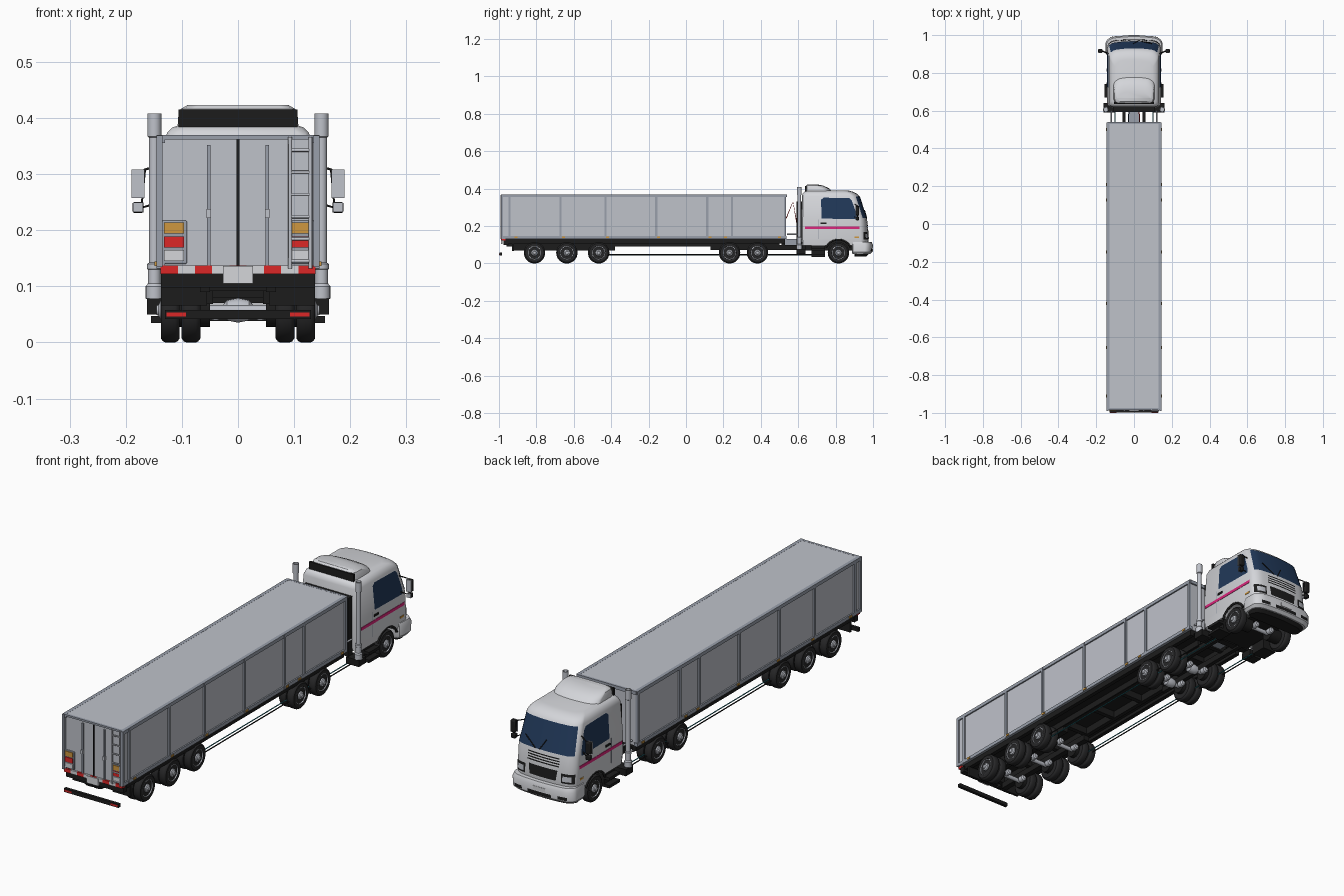
import bpy, bmesh, math
from mathutils import Vector

if "Cube" in bpy.data.objects:
    bpy.data.objects.remove(bpy.data.objects["Cube"])

COL = {"panel_grey": (0.52, 0.54, 0.59), "cab_white": (0.66, 0.67, 0.70), "trim_grey": (0.32, 0.35, 0.41),
       "black": (0.012, 0.012, 0.012), "tyre": (0.02, 0.02, 0.021), "glass_navy": (0.015, 0.04, 0.10),
       "red": (0.72, 0.02, 0.02), "orange": (0.62, 0.31, 0.05), "pink": (0.70, 0.02, 0.20), "teal": (0.02, 0.22, 0.27)}
MAT = {}
for n, c in COL.items():
    MAT[n] = bpy.data.materials.new(n)
    MAT[n].diffuse_color = (*c, 1)

def mesh(name, verts, faces, mat, fix=True):
    me = bpy.data.meshes.new(name)
    me.from_pydata([tuple(v) for v in verts], [], faces)
    if fix:
        bm = bmesh.new(); bm.from_mesh(me)
        bmesh.ops.recalc_face_normals(bm, faces=bm.faces)
        bm.to_mesh(me); bm.free()
    me.materials.append(MAT[mat])
    ob = bpy.data.objects.new(name, me)
    bpy.context.collection.objects.link(ob)
    return ob

def box(name, x, y, z, mat, bevel=0):
    v = [(a, b, c) for a in x for b in y for c in z]
    f = [(0, 1, 3, 2), (4, 6, 7, 5), (0, 4, 5, 1), (2, 3, 7, 6), (0, 2, 6, 4), (1, 5, 7, 3)]
    ob = mesh(name, v, f, mat)
    if bevel:
        m = ob.modifiers.new("bevel", "BEVEL"); m.width = bevel; m.segments = 2
    return ob

def sbox(name, s, x, y, z, mat, bevel=0):
    return box(name, sorted((s * x[0], s * x[1])), y, z, mat, bevel)

def lathe(name, prof, loc, mat, axis="x", seg=32, flip=1):
    v, f = [], []
    for r, h in prof:
        for i in range(seg):
            a = 2 * math.pi * i / seg
            c, s = r * math.cos(a), r * math.sin(a)
            p = {"x": (h * flip, c, s), "y": (c, h, s), "z": (c, s, h)}[axis]
            v.append(Vector(p) + Vector(loc))
    n = len(prof)
    for j in range(n - 1):
        for i in range(seg):
            k = (i + 1) % seg
            f.append((j * seg + i, j * seg + k, (j + 1) * seg + k, (j + 1) * seg + i))
    f += [tuple(range(seg)), tuple(range((n - 1) * seg, n * seg))]
    return mesh(name, v, f, mat)

def tube(name, pts, r, mat):
    cu = bpy.data.curves.new(name, "CURVE"); cu.dimensions = "3D"
    cu.bevel_depth = r; cu.bevel_resolution = 2; cu.use_fill_caps = True
    sp = cu.splines.new("POLY"); sp.points.add(len(pts) - 1)
    for p, q in zip(sp.points, pts):
        p.co = (*q, 1)
    cu.materials.append(MAT[mat])
    ob = bpy.data.objects.new(name, cu)
    bpy.context.collection.objects.link(ob)

# Lofted shells: each level is (z, half width, rear y, front y)
def at(levels, z):
    for a, b in zip(levels, levels[1:]):
        if z <= b[0]:
            t = (z - a[0]) / (b[0] - a[0])
            return [p + t * (q - p) for p, q in zip(a, b)]
    return levels[-1]

def front_y(lev, x, rc=0.04, ry=0.028, bow=0.014):
    z, hw, yr, yf = lev
    d = max(0, abs(x) - (hw - rc)) / rc
    return yf - bow * (x / hw) ** 2 - ry * (1 - math.sqrt(max(0, 1 - d * d)))

def loft(name, levels, mat):
    v, f = [], []
    for L in levels:
        z, hw, yr, yf = L
        ring = [(hw * math.sin(math.pi / 2 * (i / 14 - 1)), 0) for i in range(29)]
        ring = [(x, front_y(L, x)) for x, _ in ring]
        back = [(hw, yr + .02), (hw - .006, yr + .006), (hw - .02, yr)]
        ring += back + [(-x, y) for x, y in reversed(back)]
        v += [(x, y, z) for x, y in ring]
    n = len(ring)
    for j in range(len(levels) - 1):
        for i in range(n):
            k = (i + 1) % n
            f.append((j * n + i, j * n + k, (j + 1) * n + k, (j + 1) * n + i))
    f += [tuple(range(n)), tuple(range((len(levels) - 1) * n, len(levels) * n))]
    return mesh(name, v, f, mat)

def patch(name, levels, x, z, mat, off=0.002, nx=20, nz=8, taper=0):
    # thin plate that follows the front of a lofted shell
    v, f = [], []
    for j in range(nz + 1):
        zz = z[0] + (z[1] - z[0]) * j / nz
        L = at(levels, zz)
        for i in range(nx + 1):
            xx = (x[0] + (x[1] - x[0]) * i / nx) * (1 - taper * j / nz)
            v.append((xx, front_y(L, xx) + off, zz))
    w = nx + 1
    for j in range(nz):
        for i in range(nx):
            a = j * w + i
            f.append((a, a + w, a + w + 1, a + 1))
    return mesh(name, v, f, mat, fix=False)

# Cab shell with wheel arches cut out
CAB = [(.095, .138, .62, .972), (.13, .142, .618, .976), (.235, .142, .618, .968), (.36, .132, .62, .927),
       (.374, .126, .624, .912), (.383, .117, .632, .895), (.389, .10, .648, .872)]
cab = loft("cab_shell", CAB, "cab_white")
cut = lathe("arch_cutter", [(.07, -.3), (.07, .3)], (0, .815, .057), "black", seg=40)
cut.hide_render = True
m = cab.modifiers.new("arch", "BOOLEAN"); m.object = cut; m.operation = "DIFFERENCE"; m.solver = "EXACT"
bpy.context.view_layer.objects.active = cab
bpy.ops.object.modifier_apply(modifier="arch")
bpy.data.objects.remove(cut)
DEF = [(.372, .108, .64, .79), (.40, .107, .64, .768), (.416, .102, .641, .735), (.423, .09, .648, .70)]
loft("roof_deflector", DEF, "cab_white")
box("deflector_back", (-.106, .106), (.635, .645), (.384, .415), "black")
box("cab_back_panel", (-.11, .11), (.592, .622), (.08, .33), "black")

# Cab front
patch("windscreen", CAB, (-.132, .132), (.243, .357), "glass_navy", taper=.07)
for i in range(4):
    patch("grille_slot", CAB, (-.075, .075), (.190 + .011 * i, .195 + .011 * i), "black", nz=1)
patch("lower_grille", CAB, (-.062, .062), (.132, .175), "black", taper=-.1)
BUM = [(.05, .142, .89, .985), (.062, .15, .887, .997), (.10, .15, .887, .999), (.116, .145, .887, .992)]
loft("front_bumper", BUM, "cab_white")
loft("bumper_skirt", [(.038, .13, .9, .965), (.052, .138, .9, .98)], "black")
patch("bumper_intake", BUM, (-.055, .055), (.064, .078), "black", nz=1)
box("front_plate", (-.028, .028), (.995, 1.0), (.082, .098), "cab_white")
for s in (-1, 1):
    xs = (-.137, -.085) if s < 0 else (.085, .137)
    patch("headlight_surround", CAB, xs, (.128, .168), "black")
    xl = (-.128, -.092) if s < 0 else (.092, .128)
    patch("headlight_lens", CAB, xl, (.136, .158), "panel_grey", off=.004)
    xf = (-.125, -.085) if s < 0 else (.085, .125)
    patch("fog_lamp", BUM, xf, (.066, .08), "black")
    tube("wiper", [(s * .01 + .03, .967, .243), (s * .05 + .045, .955, .285)], .002, "black")

# Cab sides
WIN = [(.725, .24), (.914, .237), (.912, .262), (.887, .335), (.874, .349), (.735, .352), (.722, .34)]
for s in (-1, 1):
    v = [(s * (at(CAB, z)[1] + .002), y, z) for y, z in WIN]
    mesh("side_window", v, [tuple(range(7)) if s > 0 else tuple(reversed(range(7)))], "glass_navy", fix=False)
    sbox("side_stripe", s, (.14, .1435), (.635, .928), (.184, .197), "pink")
    sbox("door_seam", s, (.14, .1426), (.708, .711), (.13, .236), "trim_grey")
    sbox("door_handle", s, (.14, .146), (.72, .75), (.212, .22), "black")
    sbox("side_marker", s, (.14, .1435), (.90, .925), (.135, .143), "orange")
    arc = [(s * .139, .815 + .071 * math.cos(a), .057 + .071 * math.sin(a))
           for a in [math.pi * (.13 + .74 * i / 16) for i in range(17)]]
    tube("arch_trim", arc, .005, "black")
    sbox("mirror", s, (.167, .19), (.908, .926), (.257, .308), "black", .004)
    sbox("mirror_glass", s, (.167, .19), (.905, .909), (.257, .308), "panel_grey")
    sbox("small_mirror", s, (.168, .188), (.908, .924), (.231, .250), "black", .003)
    sbox("small_mirror_glass", s, (.169, .187), (.905, .909), (.232, .249), "panel_grey")
    tube("mirror_arm", [(s * .13, .9, .318), (s * .166, .917, .308), (s * .172, .917, .24), (s * .138, .9, .25)], .0025, "black")
    for z in (.035, .068):
        sbox("cab_step", s, (.10, .155), (.67, .742), (z, z + .012), "black")
    sbox("step_back", s, (.09, .13), (.67, .742), (.035, .1), "black")
    # Exhaust stack
    lathe("exhaust_stack", [(.008, .075), (.0155, .078), (.0155, .10), (.0115, .105), (.0115, .13), (.013, .131), (.013, .14),
          (.0095, .142), (.0095, .365), (.0125, .367), (.0125, .408), (.010, .408), (.010, .38)], (s * .149, .606, 0), "panel_grey", "z", 20)
    sbox("stack_mount", s, (.10, .162), (.59, .64), (.05, .078), "black")

# Wheels, axles and brakes
def tyre(s, x0, x1, y):
    w = x1 - x0
    prof = [(.034, 0), (.05, 0), (.0555, .004), (.0572, .008), (.0572, w - .008), (.0555, w - .004), (.05, w), (.036, w), (.034, w - .004)]
    lathe("tyre", prof, (s * x0, y, .0572), "tyre", flip=s)

def rim(s, x, y):
    prof = [(.036, -.02), (.036, 0), (.033, .001), (.031, -.010), (.018, -.006), (.016, .002), (.010, .005), (.008, .009)]
    lathe("wheel_rim", prof, (s * x, y, .0572), "panel_grey", flip=s)
    for i in range(8):
        a = math.pi * i / 4
        p = (s * (x - .0065), y + .0255 * math.cos(a), .0572 + .0255 * math.sin(a))
        lathe("rim_hole", [(.0042, 0), (.0042, .0015)], p, "black", seg=10, flip=s)

for y in (-.81, -.637, -.467, .233, .382, .815):
    for s in (-1, 1):
        tyre(s, .104, .1375, y)
        rim(s, .1365, y)
        if y < .8:
            tyre(s, .067, .1005, y)
        lathe("brake_drum", [(.03, .05), (.03, .115)], (0, y, .0572), "black", flip=s, seg=20)
        lathe("brake_chamber", [(.008, 0), (.013, .004), (.013, .025), (.008, .03)], (s * .04, y + .015, .052), "panel_grey", "y", 14)
    lathe("axle", [(.009, -.07), (.009, .07)], (0, y, .0572), "panel_grey", seg=16)
    if y > 0 and y < .8:
        lathe("differential", [(.006, -.03), (.018, -.02), (.022, 0), (.018, .02), (.006, .03)], (0, y, .0572), "panel_grey", seg=16)

# Frames
for s in (-1, 1):
    sbox("tractor_rail", s, (.045, .062), (.13, .96), (.072, .098), "black")
    sbox("trailer_rail", s, (.05, .068), (-.96, .50), (.09, .128), "black")
    sbox("bogie_rail", s, (.045, .07), (-.92, -.38), (.068, .095), "black")
    sbox("trailer_side_rail", s, (.115, .133), (-.96, .53), (.108, .136), "black")
    tube("side_pipe", [(s * .10, -.42, .046), (s * .10, .74, .046)], .0022, "teal")
    tube("side_pipe_outer", [(s * .118, -.42, .048), (s * .118, .74, .048)], .0025, "black")
    tube("air_line", [(s * .025, .595, .20), (s * .03, .572, .33), (s * .03, .535, .24)], .0025, "red" if s > 0 else "glass_navy")
    tube("deck_rail", [(s * .12, .54, .155), (s * .12, .60, .155)], .004, "panel_grey")
box("trailer_floor", (-.132, .132), (-.965, .53), (.122, .137), "black")
box("engine_block", (-.08, .08), (.64, .95), (.07, .13), "black")
box("fifth_wheel", (-.05, .05), (.24, .40), (.098, .122), "black")
box("deck_plate", (-.03, .03), (.53, .6), (.098, .13), "trim_grey")
for i in range(9):
    y = -.93 + .18 * i
    box("frame_cross_member", (-.062, .062), (y, y + .02), (.092, .122), "black")

# Trailer body
box("trailer_box", (-.139, .139), (-.978, .533), (.134, .366), "panel_grey")
for s in (-1, 1):
    sbox("top_rail", s, (.13, .145), (-.985, .538), (.355, .37), "trim_grey")
    sbox("bottom_rail", s, (.13, .145), (-.985, .538), (.132, .147), "trim_grey")
    for y in (-.985, -.945, -.672, -.432, -.16, .112, .245, .528):
        sbox("side_post", s, (.135, .1455), (y - .005, y + .007), (.134, .369), "trim_grey")
    for y in (-.91, -.655, -.42, -.148, .127, .21, .5):
        sbox("side_lamp", s, (.14, .1485), (y - .008, y + .008), (.136, .144), "orange")
box("roof_sheet", (-.132, .132), (-.982, .536), (.362, .3695), "panel_grey")
box("front_top_rail", (-.14, .14), (.53, .54), (.355, .37), "trim_grey")
box("rear_top_rail", (-.14, .14), (-.986, -.975), (.362, .37), "trim_grey")

# Trailer rear: doors, lamps, ladder, striped bar
box("door_gap", (-.003, .003), (-.983, -.975), (.132, .362), "black")
for s in (-1, 1):
    sbox("lock_rod", s, (.049, .055), (-.985, -.976), (.136, .352), "trim_grey")
    sbox("lock_handle", s, (.048, .056), (-.989, -.976), (.222, .238), "panel_grey")
    sbox("lamp_housing", s, (.091, .136), (-.984, -.975), (.14, .217), "trim_grey", .002)
    for z, c in ((.194, "orange"), (.169, "red"), (.145, "cab_white")):
        sbox("rear_lamp", s, (.096, .132), (-.988, -.98), (z, z + .02), c)
for x in (.093, .129):
    tube("ladder_rail", [(x, -.988, .132), (x, -.988, .366)], .0035, "panel_grey")
for i in range(6):
    z = .145 + .0395 * i
    tube("ladder_rung", [(.093, -.988, z), (.129, -.988, z)], .003, "panel_grey")
for i in range(9):
    x = -.138 + .0307 * i
    box("striped_bar", (x, x + .0307), (-.986, -.965), (.122, .137), "cab_white" if i % 2 else "red")
box("number_plate", (-.027, .027), (-.99, -.98), (.105, .136), "cab_white")
box("rear_beam", (-.137, .137), (-.975, -.95), (.098, .123), "black")
for s in (-1, 1):
    sbox("rear_mudflap", s, (.055, .137), (-.93, -.92), (.066, .11), "black")
    sbox("under_bar_reflector", s, (.093, .127), (-1.0, -.99), (.046, .053), "red")
box("under_run_bar", (-.13, .13), (-.998, -.985), (.042, .058), "black")

# Smooth shading with sharp edges kept
bpy.ops.object.select_all(action="DESELECT")
for ob in bpy.context.scene.objects:
    if ob.type == "MESH":
        ob.select_set(True)
        bpy.context.view_layer.objects.active = ob
bpy.ops.object.shade_smooth_by_angle(angle=math.radians(32))

for m in bpy.data.materials:
    if m.users and not m.is_grease_pencil:
        m.use_nodes = True
        m.node_tree.nodes["Principled BSDF"].inputs["Base Color"].default_value = m.diffuse_color
